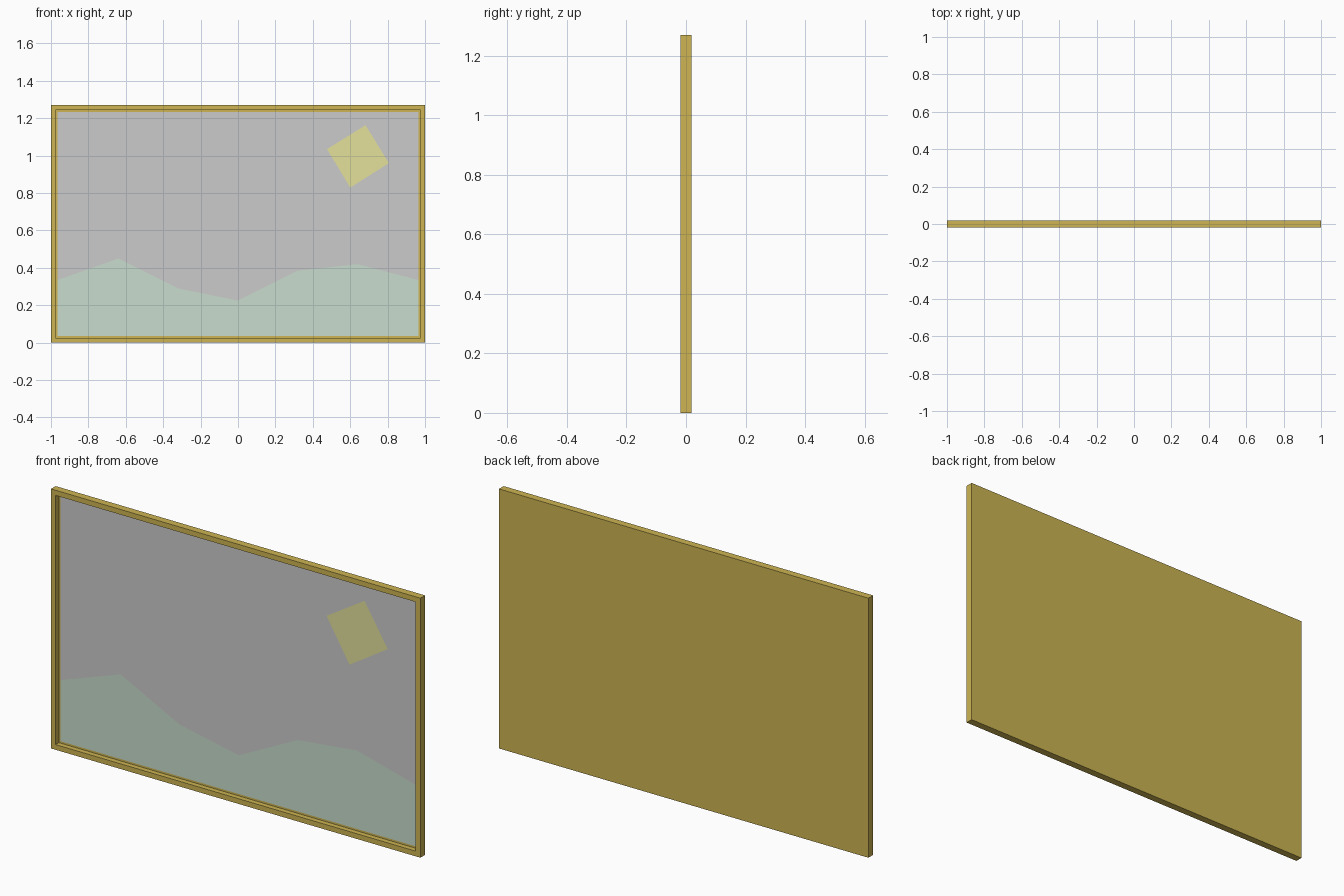
import bpy
import bmesh

if "Cube" in bpy.data.objects:
    bpy.data.objects.remove(bpy.data.objects["Cube"])

W, H, D = 1.0, 1.27, 0.018      # half width, height, half depth
B = 0.036                       # frame border width
PANEL_Y = 0.006                 # depth of the picture surface


def material(name, rgb):
    m = bpy.data.materials.new(name)
    m.diffuse_color = (*rgb, 1)
    m.use_nodes = True
    m.node_tree.nodes["Principled BSDF"].inputs["Base Color"].default_value = m.diffuse_color
    return m


def add_object(name, bm, mat=None):
    me = bpy.data.meshes.new(name)
    bm.to_mesh(me)
    bm.free()
    ob = bpy.data.objects.new(name, me)
    bpy.context.collection.objects.link(ob)
    if mat:
        me.materials.append(mat)
    return ob


def flat_shape(name, points, y, mat=None):
    """Flat painted shape in the xz plane, facing the front."""
    bm = bmesh.new()
    face = bm.faces.new([bm.verts.new((x, y, z)) for x, z in points])
    face.normal_update()
    if face.normal.y > 0:
        face.normal_flip()
    bmesh.ops.triangulate(bm, faces=bm.faces[:])
    return add_object(name, bm, mat)


wood = material("wood", (0.61, 0.46, 0.085))
green = material("hill_green", (0.58, 0.72, 0.61))
yellow = material("sun_yellow", (0.77, 0.75, 0.33))
dark = material("bird_grey", (0.57, 0.57, 0.57))

# Frame with solid back: box whose front is inset and pushed in
bm = bmesh.new()
bmesh.ops.create_cube(bm, size=1)
for v in bm.verts:
    v.co = (v.co.x * 2 * W, v.co.y * 2 * D, (v.co.z + 0.5) * H)
bm.normal_update()
front = min(bm.faces, key=lambda f: f.calc_center_median().y)
bmesh.ops.inset_region(bm, faces=[front], thickness=B)
rim = bmesh.ops.inset_region(bm, faces=[front], thickness=0)
for v in front.verts:
    v.co.y = PANEL_Y + 0.001
bmesh.ops.recalc_face_normals(bm, faces=bm.faces[:])
add_object("frame", bm, wood)

# Picture surface
x0, z0, z1 = W - B, B, H - B
flat_shape("sky", [(-x0, z0), (x0, z0), (x0, z1), (-x0, z1)], PANEL_Y)

ridge = [(x0, 0.335), (0.64, 0.42), (0.32, 0.385), (0, 0.225),
         (-0.32, 0.29), (-0.64, 0.45), (-x0, 0.335)]
flat_shape("hills", [(-x0, z0), (x0, z0)] + ridge, PANEL_Y - 0.001, green)

flat_shape("sun", [(0.476, 1.035), (0.60, 0.829), (0.807, 0.96), (0.682, 1.163)],
           PANEL_Y - 0.001, yellow)

flat_shape("bird", [(-0.40, 0.795), (-0.385, 0.77), (-0.322, 0.744), (-0.265, 0.768),
                    (-0.24, 0.795), (-0.322, 0.756)], PANEL_Y - 0.001, dark)
